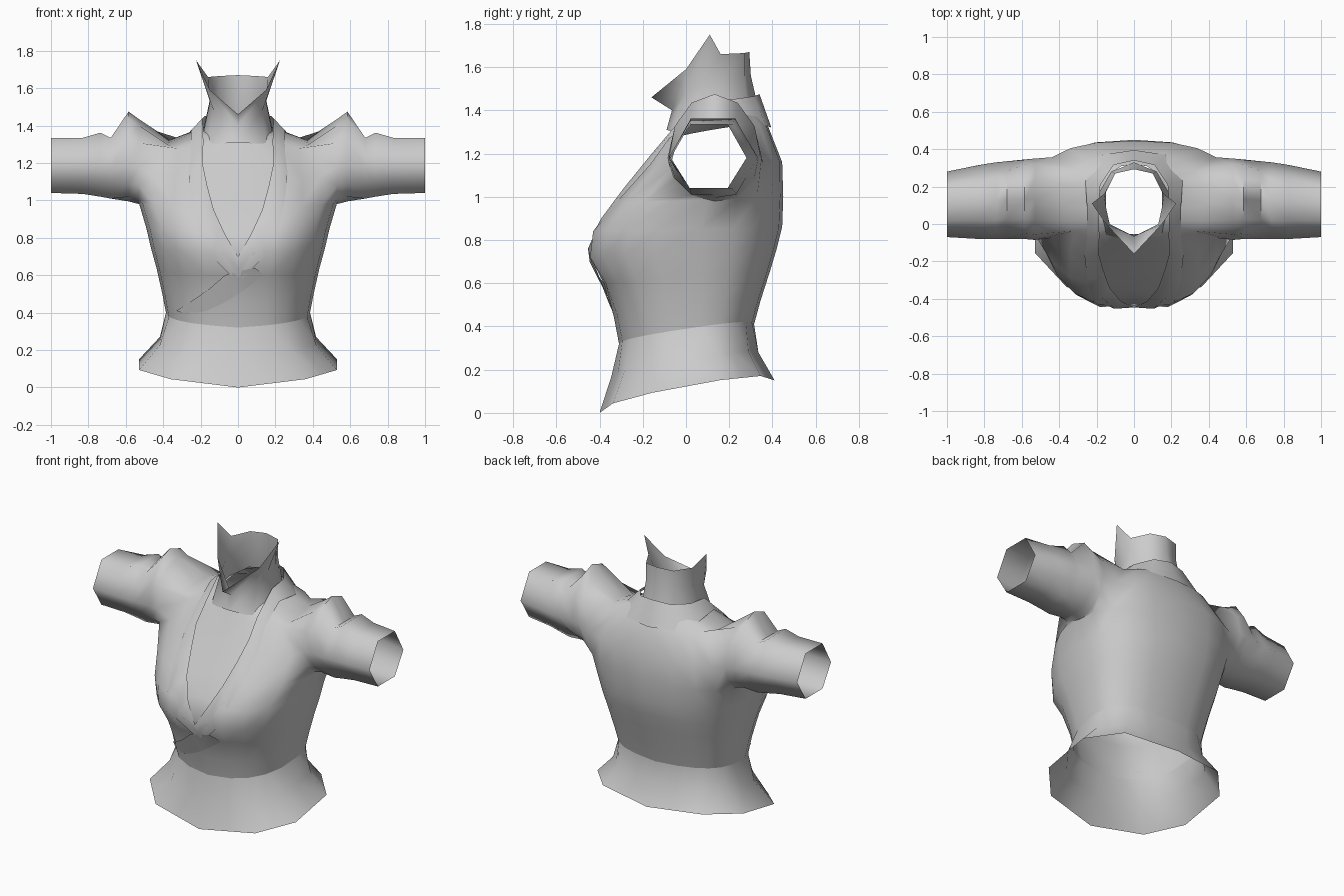
import bpy, bmesh, math
from mathutils import Vector
from mathutils.bvhtree import BVHTree

if "Cube" in bpy.data.objects:
    bpy.data.objects.remove(bpy.data.objects["Cube"])

cloth = bpy.data.materials.new("grey_cloth")
cloth.diffuse_color = (0.6, 0.6, 0.6, 1)
cloth.use_nodes = True
cloth.node_tree.nodes["Principled BSDF"].inputs["Base Color"].default_value = cloth.diffuse_color


def spow(v, p=0.8):
    return math.copysign(abs(v) ** p, v)


def half_ring(n, zf, zb, w, f, b, cleft=0, bump=0, yc=0.07):
    """Half cross-section from front centre to back centre."""
    pts = []
    for j in range(n + 1):
        a = math.pi * (j / n - 0.5)
        s, c = spow(math.sin(a)), spow(max(math.cos(a), 0))
        if j in (0, n):
            c = 0
        y = yc + s * ((b - yc) if s > 0 else (yc - f))
        z = zf + (zb - zf) * (y - f) / (b - f) + bump * c
        pts.append(Vector((w * c, y + (cleft if j == 0 else 0), z)))
    return pts


def straighten(pts, start):
    """Move every second point onto the line between its neighbours."""
    for k in range(start, len(pts), 2):
        pts[k] = (pts[k - 1] + pts[(k + 1) % len(pts)]) / 2
    return pts


def finish(bm, name, mirror=True):
    bmesh.ops.recalc_face_normals(bm, faces=bm.faces)
    me = bpy.data.meshes.new(name)
    bm.to_mesh(me)
    ob = bpy.data.objects.new(name, me)
    bpy.context.collection.objects.link(ob)
    me.materials.append(cloth)
    if mirror:
        m = ob.modifiers.new("mirror", 'MIRROR')
        m.merge_threshold = 0.002
    bpy.ops.object.select_all(action='DESELECT')
    ob.select_set(True)
    bpy.context.view_layer.objects.active = ob
    bpy.ops.object.shade_smooth_by_angle(angle=math.radians(65))
    return ob


def skin(bm, rows, skip=lambda r, j: False):
    """Join successive rows of points with quads."""
    vs = [[bm.verts.new(p) for p in row] for row in rows]
    for r in range(len(vs) - 1):
        for j in range(len(vs[r]) - 1):
            if not skip(r, j):
                bm.faces.new((vs[r][j], vs[r][j + 1], vs[r + 1][j + 1], vs[r + 1][j]))
    return vs


# Bodice: front z, back z, half width, front y, back y, cleft, side rise, side y
WAIST = (0.32, 0.41, 0.385, -0.31, 0.315, 0, 0.025)
rows = [
    WAIST,
    (0.45, 0.52, 0.405, -0.335, 0.345, 0, 0.01),
    (0.60, 0.66, 0.435, -0.39, 0.39, 0.01),
    (0.72, 0.76, 0.465, -0.465, 0.42, 0.03),
    (0.84, 0.86, 0.49, -0.45, 0.445, 0.10),
    (0.97, 1.00, 0.53, -0.35, 0.45, 0.08, 0, 0.10),
    (1.12, 1.16, 0.52, -0.215, 0.445, 0.03, 0, 0.19),
    (1.24, 1.325, 0.38, -0.11, 0.38, 0, 0.03, 0.10),
    (1.33, 1.42, 0.17, -0.055, 0.32, 0, 0.01),
]
bm = bmesh.new()
v = skin(bm, [half_ring(10, *r) for r in rows], lambda r, j: r in (5, 6) and 3 <= j < 7)
bm.normal_update()
surface = BVHTree.FromBMesh(bm)

# Sleeves grow out of the arm holes: x, bottom z, top z, front y, back y, six-sided
loop = v[5][3:8] + [v[6][7]] + v[7][7:2:-1] + [v[6][3]]
sleeve = [
    (0.53, 0.98, 1.435, -0.085, 0.35, False),
    (0.585, 0.995, 1.475, -0.08, 0.345, False),
    (0.68, 1.01, 1.335, -0.08, 0.335, True),
    (0.735, 1.02, 1.362, -0.08, 0.33, True),
    (0.83, 1.035, 1.335, -0.08, 0.315, True),
    (1.00, 1.04, 1.335, -0.07, 0.28, True),
]
for x, z0, z1, y0, y1, six in sleeve:
    pts, zc = [], 1.18
    for k in range(12):
        a = math.radians(-150 + 30 * k)
        s = math.sin(a) / (0.866 if six else 1)
        pts.append(Vector((x, (y0 + y1) / 2 + (y1 - y0) / 2 * math.cos(a),
                           zc + s * ((z1 - zc) if s > 0 else (zc - z0)))))
    ring = [bm.verts.new(p) for p in (straighten(pts, 0) if six else pts)]
    for k in range(12):
        n = (k + 1) % 12
        bm.faces.new((loop[k], loop[n], ring[n], ring[k]))
    loop = ring
finish(bm, "bodice_and_sleeves")

# Flared peplum below the waist
bm = bmesh.new()
skin(bm, [half_ring(10, *WAIST),
          straighten(half_ring(10, 0.17, 0.28, 0.435, -0.345, 0.335, bump=0.02, yc=0.04), 1),
          straighten(half_ring(10, 0.0, 0.15, 0.55, -0.40, 0.41, bump=0.05, yc=0.0), 1)])
finish(bm, "peplum")

# Stand-up collar with pointed wings
bm = bmesh.new()
skin(bm, [
    [(0, -.09, 1.31), (.15, -.06, 1.30), (.185, .08, 1.36), (.185, .17, 1.38), (.12, .28, 1.42), (0, .33, 1.43)],
    [(0, -.065, 1.40), (.13, 0, 1.48), (.15, .09, 1.53), (.15, .17, 1.54), (.10, .27, 1.55), (0, .30, 1.56)],
    [(0, -.16, 1.46), (.15, 0, 1.59), (.225, .11, 1.75), (.16, .16, 1.66), (.10, .27, 1.665), (0, .293, 1.67)],
])
finish(bm, "stand_collar")


def on_front(x, z, lift):
    """Point just in front of the bodice."""
    hit = surface.ray_cast(Vector((max(abs(x), 0.002), -2, z)), Vector((0, 1, 0)))[0]
    return Vector((x, (hit.y if hit else 0) - lift, z))


# Lapel: around the back of the neck, then down the chest to the V
inner = [Vector(p) for p in
         [(0, .34, 1.475), (.11, .315, 1.465), (.18, .21, 1.45), (.19, .08, 1.44)]]
outer = [Vector(p) for p in
         [(0, .395, 1.32), (.17, .37, 1.33), (.26, .23, 1.365), (.25, .07, 1.375)]]
middle = [(a + b) / 2 for a, b in zip(inner, outer)]
front_in = [(.185, 1.31), (.19, 1.2), (.165, 1.08), (.13, .95), (.07, .82), (0, .70)]
front_out = [(.25, 1.27), (.265, 1.15), (.25, 1.0), (.215, .85), (.14, .70), (0, .56)]
for (x0, z0), (x1, z1) in zip(front_in, front_out):
    inner.append(on_front(x0, z0, 0.02))
    middle.append(on_front((x0 + x1) / 2, (z0 + z1) / 2, 0.018))
    outer.append(on_front(x1, z1, 0.006))
inner[-1].y = min(inner[-1].y, inner[-2].y + 0.01)
bm = bmesh.new()
skin(bm, [inner, middle, outer])
finish(bm, "lapel")

# Wrap-over edge running down to one side of the waist
upper = [(.09, .64), (0, .62), (-.07, .60), (-.15, .53), (-.25, .46), (-.33, .41)]
lower = [(.14, .60), (.06, .54), (0, .50), (-.08, .45), (-.17, .41), (-.27, .39)]
bm = bmesh.new()
skin(bm, [[on_front(x, z, 0.012) for x, z in upper],
          [on_front(x, z, 0.004) for x, z in lower]])
finish(bm, "wrap_edge", mirror=False)
